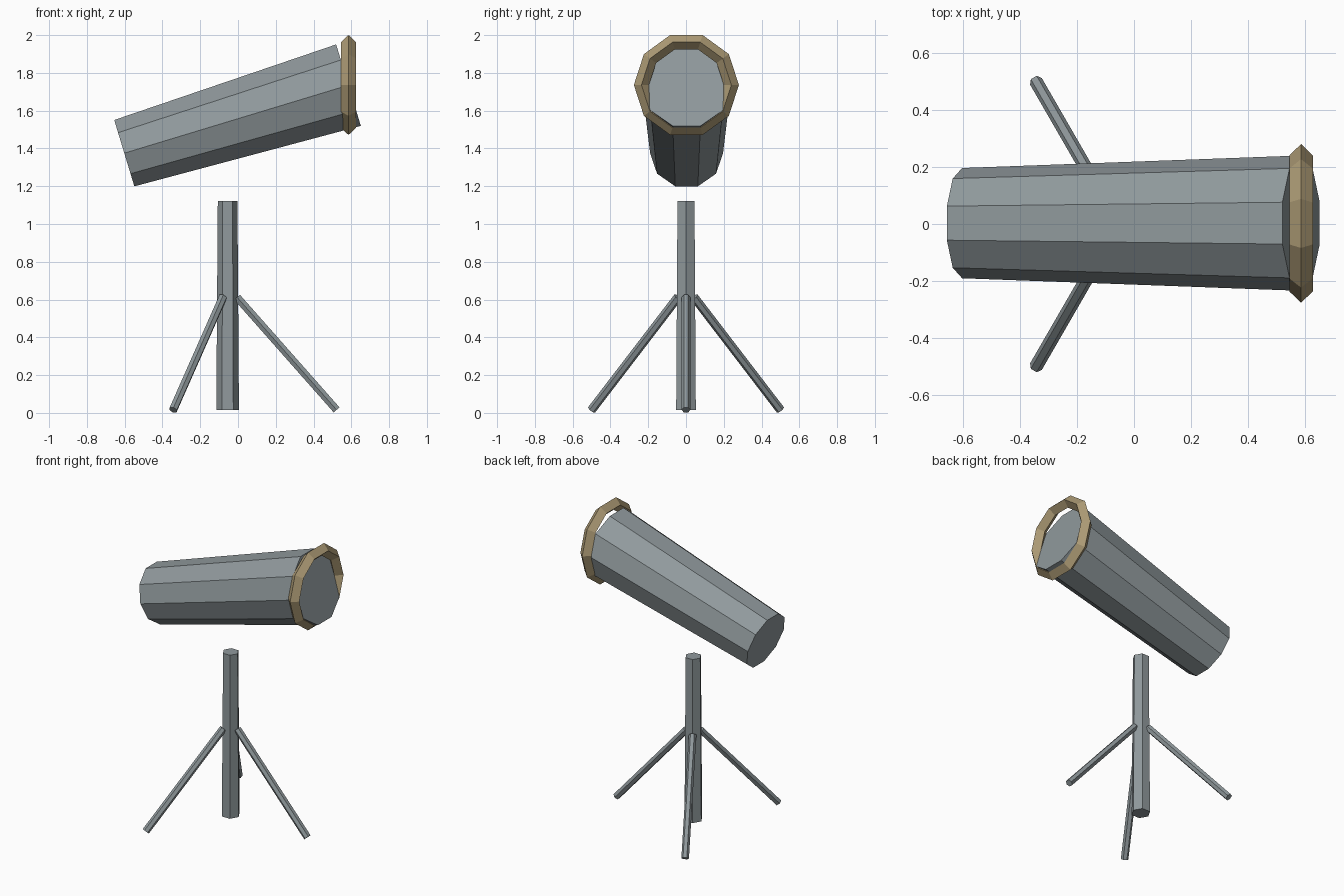
import bpy, bmesh, math
from mathutils import Vector

if "Cube" in bpy.data.objects:
    bpy.data.objects.remove(bpy.data.objects["Cube"])


def material(name, rgb):
    m = bpy.data.materials.new(name)
    m.diffuse_color = (*rgb, 1)
    m.use_nodes = True
    m.node_tree.nodes["Principled BSDF"].inputs["Base Color"].default_value = m.diffuse_color
    return m


grey = material("steel grey", (0.28, 0.32, 0.335))
brass = material("dull brass", (0.42, 0.33, 0.18))


def finish(name, bm, mat):
    bmesh.ops.recalc_face_normals(bm, faces=bm.faces)
    me = bpy.data.meshes.new(name)
    bm.to_mesh(me)
    bm.free()
    me.materials.append(mat)
    ob = bpy.data.objects.new(name, me)
    bpy.context.collection.objects.link(ob)
    return ob


def ring_verts(bm, centre, u, v, r, n):
    angles = [2 * math.pi * i / n for i in range(n)]
    return [bm.verts.new(centre + r * (math.cos(a) * u + math.sin(a) * v)) for a in angles]


def bridge(bm, a, b):
    n = len(a)
    for i in range(n):
        j = (i + 1) % n
        bm.faces.new((a[i], a[j], b[j], b[i]))


def frustum(name, p0, p1, r0, r1, n, side, mat):
    """Capped tapered prism from p0 to p1 with a corner pointing along side."""
    p0, p1, u = Vector(p0), Vector(p1), Vector(side).normalized()
    v = (p1 - p0).normalized().cross(u)
    bm = bmesh.new()
    a = ring_verts(bm, p0, u, v, r0, n)
    b = ring_verts(bm, p1, u, v, r1, n)
    bridge(bm, a, b)
    bm.faces.new(a)
    bm.faces.new(b)
    return finish(name, bm, mat)


# Tilted, slightly flaring telescope tube
frustum("telescope_tube", (-0.602, 0.003, 1.375), (0.585, 0.003, 1.735),
        0.193, 0.237, 10, (0, 1, 0), grey)

# Upright rim ring with a diamond cross-section
bm = bmesh.new()
loops = [ring_verts(bm, Vector((0.585 + dx, 0.002, 1.736)), Vector((0, 1, 0)),
                    Vector((0, 0, 1)), r, 10)
         for dx, r in ((0, 0.278), (0.041, 0.238), (0, 0.198), (-0.041, 0.238))]
for k in range(4):
    bridge(bm, loops[k], loops[(k + 1) % 4])
finish("front_rim", bm, brass)

# Centre post
PX = -0.055
frustum("centre_post", (PX, 0, 0.015), (PX, 0, 1.123), 0.06, 0.052, 6, (1, 0, 0), grey)

# Three splayed legs
for i in range(3):
    a = math.radians(120 * i)
    c, s = math.cos(a), math.sin(a)
    frustum(f"tripod_leg_{i + 1}", (PX + 0.05 * c, 0.05 * s, 0.612),
            (PX + 0.577 * c, 0.577 * s, 0.016), 0.0235, 0.0235, 6, (-s, c, 0), grey)
